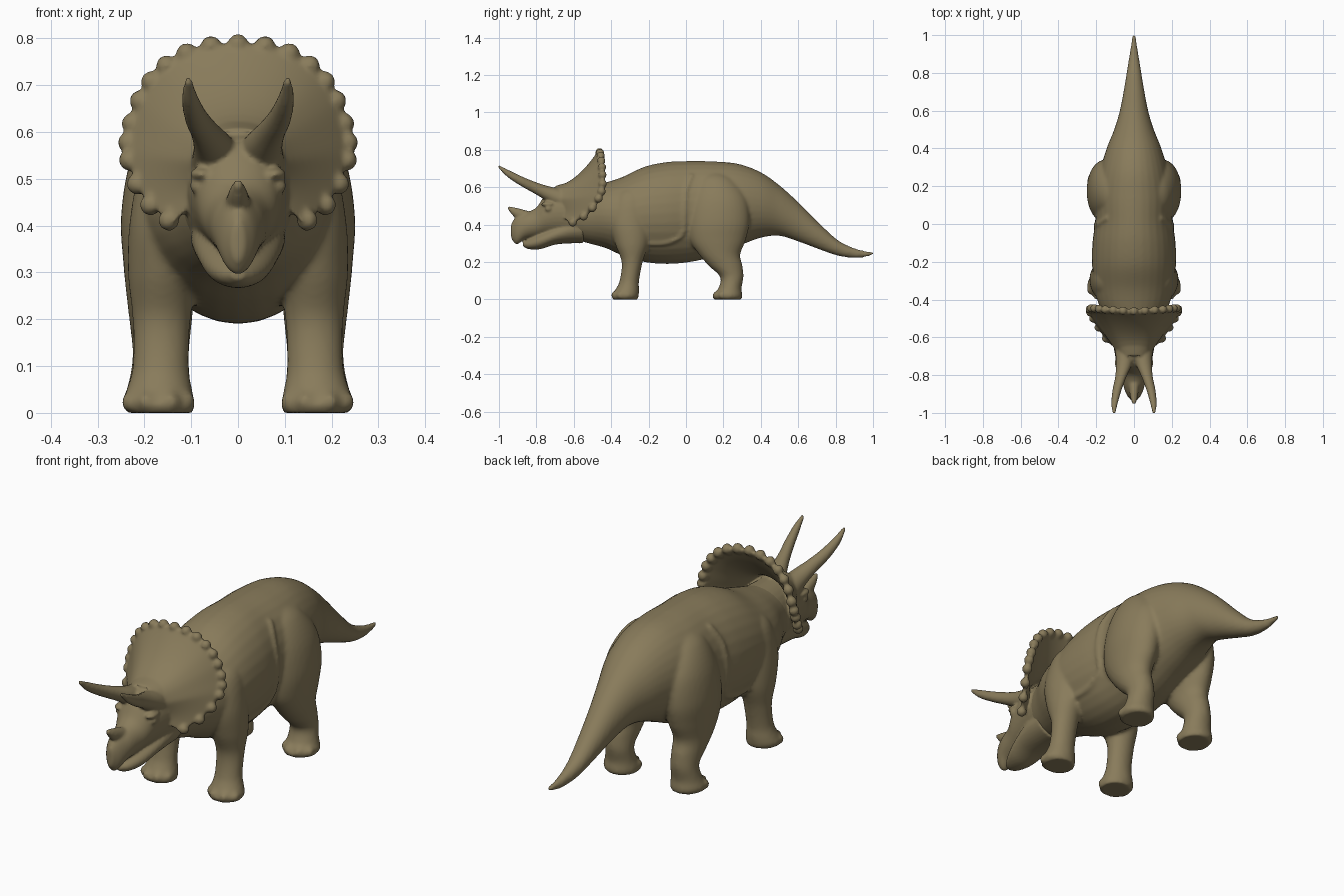
import bpy
import bmesh
from math import sin, cos, pi, sqrt, radians
from mathutils import Vector, Matrix

if "Cube" in bpy.data.objects:
    bpy.data.objects.remove(bpy.data.objects["Cube"])

hide = bpy.data.materials.new("olive_brown_hide")
hide.use_nodes = True
hide.diffuse_color = (0.25, 0.2, 0.105, 1)
hide.node_tree.nodes["Principled BSDF"].inputs["Base Color"].default_value = hide.diffuse_color


def spline(points, steps=6):
    """Smooth curve through control points of any dimension."""
    pts = [Vector(p) for p in points]
    pts = [pts[0] * 2 - pts[1]] + pts + [pts[-1] * 2 - pts[-2]]
    out = []
    for a, b, c, d in zip(pts, pts[1:], pts[2:], pts[3:]):
        for i in range(steps):
            t = i / steps
            out.append((b * 2 + (c - a) * t + (a * 2 - b * 5 + c * 4 - d) * t * t
                        + (b * 3 - a - c * 3 + d) * t ** 3) * 0.5)
    return out + [pts[-2]]


def skin(bm, rings):
    """Join closed rings of points into a capped solid."""
    rows = [[bm.verts.new(p) for p in ring] for ring in rings]
    for a, b in zip(rows, rows[1:]):
        for i in range(len(a)):
            bm.faces.new((a[i - 1], a[i], b[i], b[i - 1]))
    bm.faces.new(rows[0])
    bm.faces.new(rows[-1])


def loft(bm, stations, axis, mirror=False):
    """Elliptical rings; each station is x, y, z, width radius, other radius."""
    other = Vector((0, 0, 1)) if axis == "y" else Vector((0, 1, 0))
    for side in ((1, -1) if mirror else (1,)):
        rings = []
        for x, y, z, rx, ro in spline(stations):
            rx, ro = max(rx, 0.003), max(ro, 0.003)
            rings.append([Vector((side * (x + rx * cos(k * pi / 16)), y, z))
                          + other * (ro * sin(k * pi / 16)) for k in range(32)])
        skin(bm, rings)


def ball(bm, centre, size):
    bmesh.ops.create_uvsphere(bm, u_segments=14, v_segments=10, radius=1,
                              matrix=Matrix.Translation(centre) @ Matrix.Diagonal((*size, 1)))


def finish(bm, name, voxel, rounds):
    """Fuse the overlapping solids into one smooth skin."""
    bmesh.ops.recalc_face_normals(bm, faces=bm.faces)
    mesh = bpy.data.meshes.new(name)
    bm.to_mesh(mesh)
    bm.free()
    mesh.materials.append(hide)
    ob = bpy.data.objects.new(name, mesh)
    bpy.context.collection.objects.link(ob)
    fuse = ob.modifiers.new("fuse", "REMESH")
    fuse.mode = "VOXEL"
    fuse.voxel_size = voxel
    fuse.use_smooth_shade = True
    soften = ob.modifiers.new("soften", "SMOOTH")
    soften.factor = 0.5
    soften.iterations = rounds


# Torso and tail: y, underside, back, half width
profile = [
    (-.62, .33, .58, .10), (-.52, .30, .60, .14), (-.43, .275, .625, .185),
    (-.34, .235, .655, .21), (-.22, .2, .71, .222), (-.1, .19, .735, .22),
    (.02, .2, .74, .205), (.15, .23, .738, .205), (.28, .285, .725, .18),
    (.4, .33, .68, .145), (.5, .34, .61, .105), (.6, .31, .52, .075),
    (.72, .265, .40, .052), (.82, .232, .312, .036), (.92, .222, .268, .02),
    (1.004, .237, .253, .008)]
body = bmesh.new()
torso = [(0, y, (lo + hi) / 2, w, (hi - lo) / 2) for y, lo, hi, w in profile]
loft(body, torso, "y")

# Front legs, from sole to shoulder
loft(body, [
    (.165, -.325, 0, .07, .068), (.17, -.325, .02, .078, .072), (.168, -.315, .05, .07, .064),
    (.165, -.303, .1, .06, .052), (.163, -.288, .2, .062, .056), (.16, -.29, .3, .075, .09),
    (.145, -.3, .42, .085, .11), (.13, -.29, .55, .07, .09), (.11, -.28, .62, .02, .03)],
    "z", True)

# Hind legs, from sole to hip
loft(body, [
    (.165, .222, 0, .07, .075), (.17, .222, .02, .078, .08), (.168, .235, .06, .067, .062),
    (.165, .245, .12, .06, .062), (.165, .212, .18, .065, .09), (.165, .18, .24, .072, .11),
    (.16, .17, .32, .085, .15), (.155, .175, .42, .095, .165), (.14, .175, .54, .09, .15),
    (.11, .16, .64, .07, .1), (.08, .15, .69, .03, .04)], "z", True)

# Toes
for side in (1, -1):
    for foot_y in (-.325, .218):
        for angle in (-66, -24, 24, 66):
            a = radians(angle)
            ball(body, (side * (.17 + .062 * sin(a)), foot_y - .055 * cos(a), .023),
                 (.023, .026, .023))

# Skin fold running down the flank and forward under the ribs
dense = spline(torso, 10)
for y, z in spline([(.03, .66), (0, .58), (-.008, .45), (-.02, .35),
                    (-.1, .305), (-.2, .3), (-.3, .31)], 10):
    ring = min(dense, key=lambda s: abs(s[1] - y))
    x = ring[3] * sqrt(max(0, 1 - ((z - ring[2]) / ring[4]) ** 2))
    for side in (1, -1):
        ball(body, (side * (x - .004), y, z), (.013, .013, .013))
finish(body, "body", 0.009, 5)

# Skull and upper beak
head = bmesh.new()
loft(head, [
    (0, -.5, .46, .13, .14), (0, -.6, .46, .115, .14), (0, -.68, .468, .103, .134),
    (0, -.75, .45, .088, .112), (0, -.8, .412, .068, .08), (0, -.86, .392, .055, .07),
    (0, -.905, .37, .038, .075), (0, -.935, .365, .014, .04)], "y")

# Lower jaw
loft(head, [
    (0, -.55, .38, .1, .08), (0, -.62, .37, .1, .07), (0, -.7, .345, .09, .052),
    (0, -.78, .313, .07, .044), (0, -.84, .296, .042, .027), (0, -.872, .295, .015, .012)], "y")

# Nose horn
loft(head, [
    (0, -.82, .43, .035, .035), (0, -.875, .448, .026, .034),
    (0, -.92, .468, .019, .025), (0, -.952, .49, .008, .01)], "y")

# Brow horns
loft(head, [
    (.045, -.66, .53, .055, .06), (.052, -.74, .565, .043, .042), (.07, -.81, .598, .03, .032),
    (.09, -.88, .632, .024, .027), (.103, -.95, .672, .017, .021),
    (.106, -1.002, .71, .008, .009)], "y", True)

# Eyes and brow lids
for side in (1, -1):
    ball(head, (side * .088, -.735, .485), (.016, .02, .016))
    ball(head, (side * .078, -.735, .51), (.025, .04, .014))

# Frill: a flared, saddle-shaped shell swept around its outline
half = [(.09, -.47, .775), (.16, -.465, .735), (.205, -.46, .675), (.23, -.46, .6),
        (.232, -.48, .54), (.2, -.54, .46), (.14, -.63, .405)]
outline = spline([(-x, y, z) for x, y, z in reversed(half)] + [(0, -.475, .787)] + half, 8)
rings = []
for rim in outline:
    root = Vector((rim.x * .35, -.7, .53 + (rim.z - .53) * .3))
    bend = .9 - .35 * max(0, (rim.z - .55) / .24)
    front, back = [], []
    for k in range(13):
        t = k / 12
        p = root.lerp(rim, t)
        p.y = root.y + (rim.y - root.y) * t ** bend
        front.append(p)
        back.append(p + Vector((0, .06 - .032 * t, 0)))
    rings.append(front + back[::-1])
skin(head, rings)

# Knobs along the frill rim
for rim in outline[1::5]:
    ball(head, rim + Vector((0, .013, 0)), (.023, .023, .023))
finish(head, "head_and_frill", 0.0065, 4)
